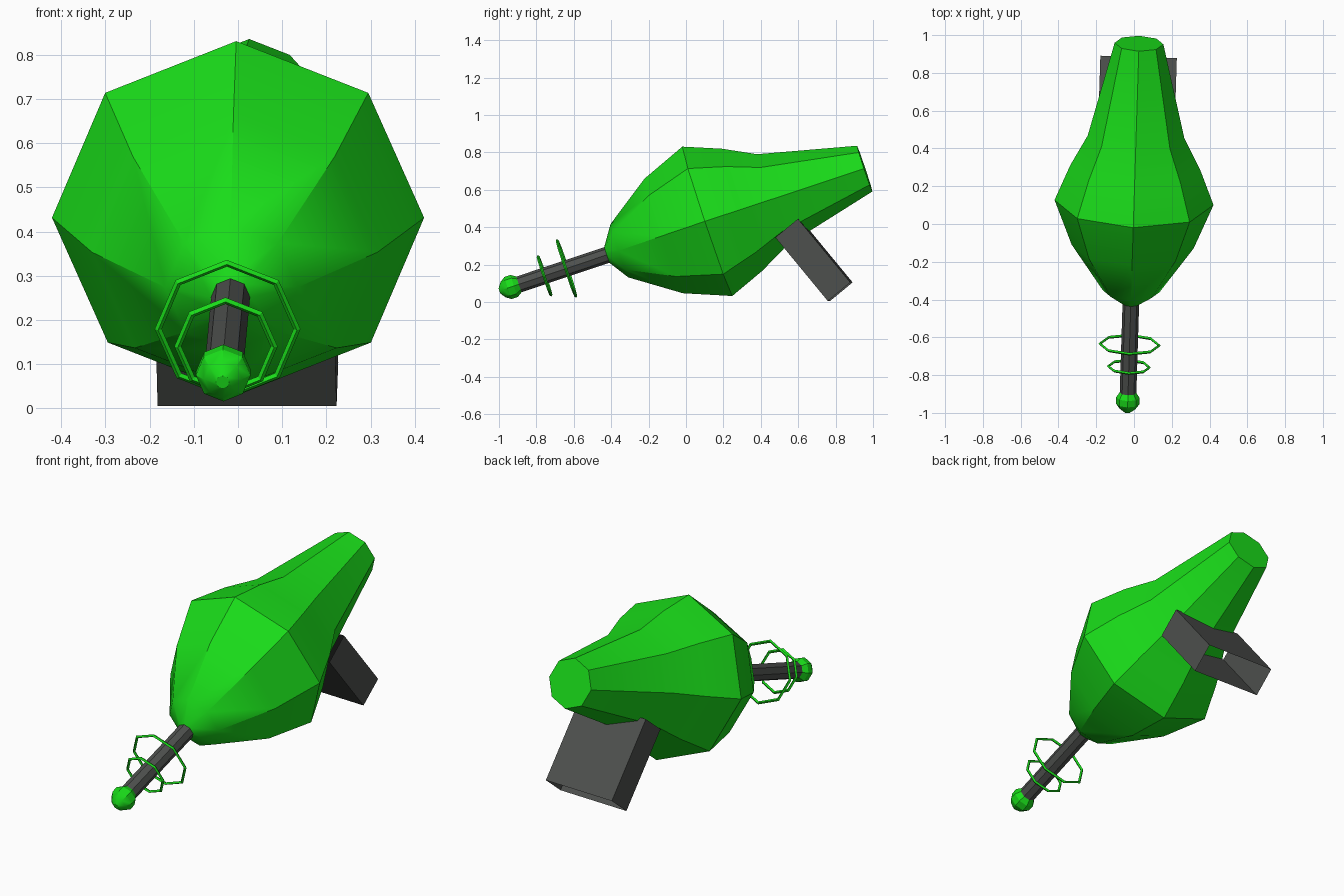
import bpy, bmesh, math
from mathutils import Matrix

if "Cube" in bpy.data.objects:
    bpy.data.objects.remove(bpy.data.objects["Cube"])

# Whole model is built along local Y, then pitched up and slightly yawed
POSE = (Matrix.Translation((0, 0.11, 0.43))
        @ Matrix.Rotation(math.radians(-1.8), 4, 'Z')
        @ Matrix.Rotation(math.radians(18.5), 4, 'X'))
SIDES = 8


def material(name, color):
    mat = bpy.data.materials.new(name)
    mat.diffuse_color = color
    mat.use_nodes = True
    mat.node_tree.nodes["Principled BSDF"].inputs["Base Color"].default_value = mat.diffuse_color
    return mat


GREEN = material("green", (0.01, 0.72, 0.01, 1))
GREY = material("dark_grey", (0.075, 0.08, 0.075, 1))


def finish(name, bm, mat):
    bmesh.ops.recalc_face_normals(bm, faces=bm.faces)
    bm.transform(POSE)
    mesh = bpy.data.meshes.new(name)
    bm.to_mesh(mesh)
    bm.free()
    mesh.materials.append(mat)
    mesh.shade_smooth()
    mesh.set_sharp_from_angle(angle=math.radians(30))
    obj = bpy.data.objects.new(name, mesh)
    bpy.context.collection.objects.link(obj)
    return obj


def lathe(name, profile, mat, closed=False):
    """Eight-sided turned part; profile is (position along axis, radius)."""
    bm = bmesh.new()
    rings = []
    for s, r in profile:
        rings.append([bm.verts.new((r * math.sin(math.tau * i / SIDES), s,
                                    r * math.cos(math.tau * i / SIDES)))
                      for i in range(SIDES)])
    pairs = list(zip(rings, rings[1:]))
    if closed:
        pairs.append((rings[-1], rings[0]))
    else:
        bm.faces.new(rings[0])
        bm.faces.new(rings[-1])
    for a, b in pairs:
        for i in range(SIDES):
            j = (i + 1) % SIDES
            bm.faces.new((a[i], a[j], b[j], b[i]))
    return finish(name, bm, mat)


# Bulbous body
lathe("body", [(-0.562, 0.045), (-0.492, 0.15), (-0.242, 0.323), (0.004, 0.421),
               (0.20, 0.344), (0.37, 0.256), (0.892, 0.129)], GREEN)

# Barrel and its tip
lathe("barrel", [(-1.08, 0.044), (-0.53, 0.044)], GREY)
lathe("barrel_tip", [(-1.168, 0.015), (-1.148, 0.043), (-1.12, 0.062),
                     (-1.085, 0.062), (-1.058, 0.044)], GREEN)

# Floating rings around the barrel
for name, s, r in (("large_ring", -0.79, 0.157), ("small_ring", -0.914, 0.109)):
    t = 0.008
    lathe(name, [(s, r + t), (s + t, r), (s, r - t), (s - t, r)], GREEN, closed=True)

# Handle: open-ended rectangular sleeve
bm = bmesh.new()
bmesh.ops.create_cube(bm, size=1)
bm.normal_update()
bmesh.ops.delete(bm, geom=[f for f in bm.faces if abs(f.normal.z) > 0.5],
                 context='FACES_ONLY')
bm.transform(Matrix.Translation((0, 0.48, -0.377))
             @ Matrix.Rotation(math.radians(21), 4, 'X')
             @ Matrix.Diagonal((0.405, 0.156, 0.44, 1)))
finish("handle", bm, GREY)
